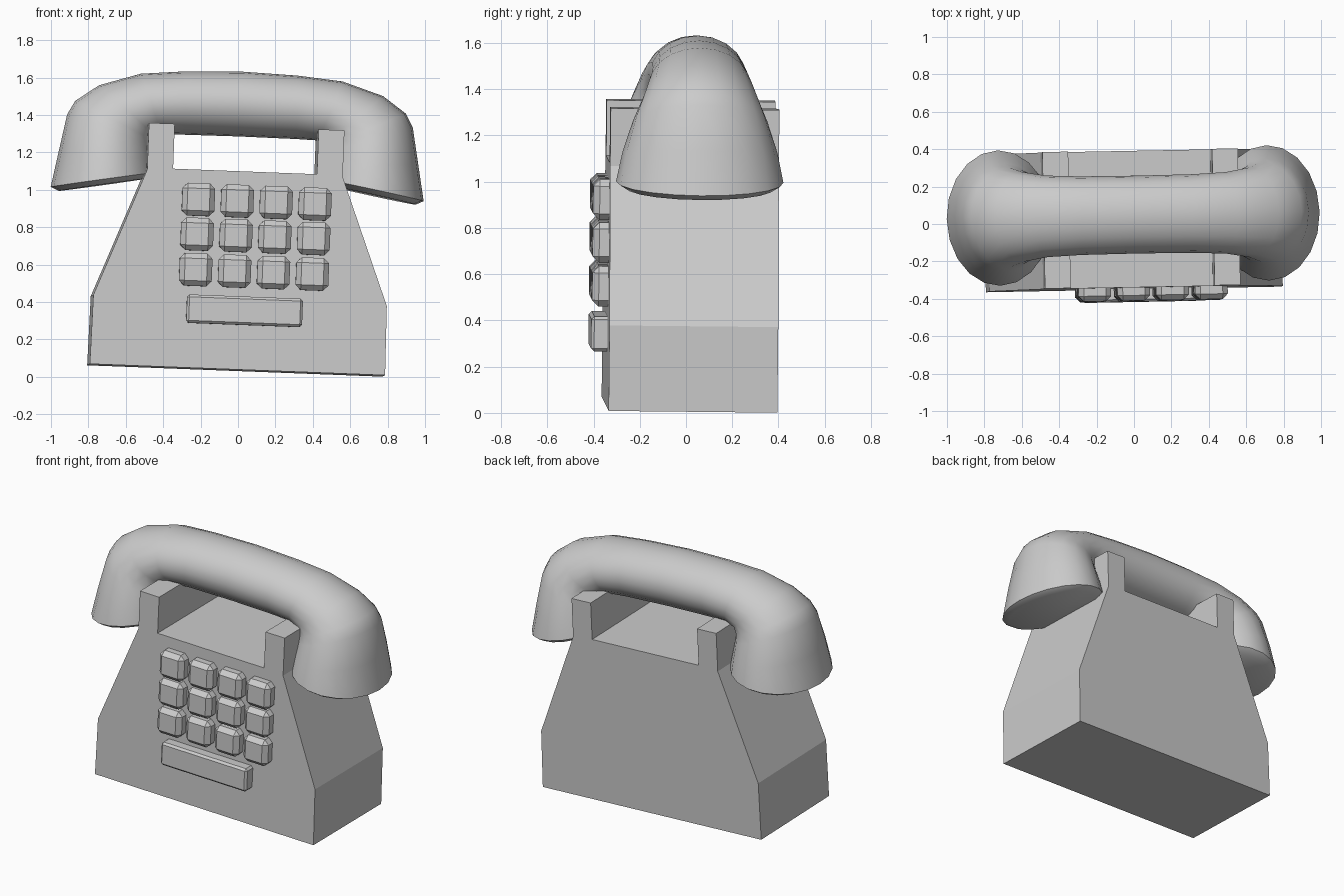
import bpy, bmesh
from math import cos, sin, pi, radians
from mathutils import Matrix

if "Cube" in bpy.data.objects:
    bpy.data.objects.remove(bpy.data.objects["Cube"])

# The whole telephone leans very slightly
LEAN = (Matrix.Translation((-0.01, 0.015, 0.035)) @ Matrix.Rotation(radians(1.1), 4, 'Z')
        @ Matrix.Rotation(radians(2.2), 4, 'Y') @ Matrix.Rotation(radians(-0.6), 4, 'X'))
HALF_DEPTH = 0.365


def add_object(name, bm):
    bmesh.ops.recalc_face_normals(bm, faces=bm.faces[:])
    mesh = bpy.data.meshes.new(name)
    bm.to_mesh(mesh)
    bm.free()
    obj = bpy.data.objects.new(name, mesh)
    obj.matrix_world = LEAN
    bpy.context.collection.objects.link(obj)
    return obj


def bevelled_box(name, centre, size, bevel):
    bm = bmesh.new()
    bmesh.ops.create_cube(bm, size=1, matrix=Matrix.Translation(centre)
                          @ Matrix.Diagonal((*size, 1)))
    bmesh.ops.bevel(bm, geom=bm.edges[:], offset=bevel, segments=1,
                    profile=0.5, affect='EDGES')
    return add_object(name, bm)


# Body with cradle prongs: mirrored front profile, extruded through the depth
half = [(0.79, 0), (0.785, 0.37), (0.523, 1.05), (0.523, 1.30), (0.385, 1.30), (0.385, 1.06)]
profile = half + [(-x, z) for x, z in reversed(half)]
bm = bmesh.new()
front = bm.faces.new([bm.verts.new((x, -HALF_DEPTH, z)) for x, z in profile])
ext = bmesh.ops.extrude_face_region(bm, geom=[front], use_keep_orig=True)
bmesh.ops.translate(bm, vec=(0, 2 * HALF_DEPTH, 0),
                    verts=[v for v in ext['geom'] if isinstance(v, bmesh.types.BMVert)])
add_object("body", bm)

# Keypad buttons and the long bar below
for row, z in enumerate((0.90, 0.715, 0.525)):
    for col in range(4):
        bevelled_box(f"button_{row}_{col}", (0.068 + (col - 1.5) * 0.208, -0.37, z),
                     (0.175, 0.13, 0.175), 0.028)
bevelled_box("lower_bar", (0.025, -0.37, 0.315), (0.62, 0.13, 0.152), 0.013)

# Handset: elliptical rings (outer x, outer z, inner x, inner z, y radius) lofted from the middle
rings = [
    (0.00, 1.597, 0.00, 1.250, 0.208),
    (0.30, 1.587, 0.30, 1.248, 0.210),
    (0.54, 1.565, 0.42, 1.245, 0.218),
    (0.76, 1.495, 0.455, 1.235, 0.240),
    (0.885, 1.406, 0.465, 1.210, 0.267),
    (0.925, 1.332, 0.465, 1.180, 0.290),
    (0.962, 1.135, 0.455, 1.105, 0.335),
    (0.998, 0.942, 0.440, 1.040, 0.362),
    (0.955, 0.922, 0.490, 1.005, 0.320),
]
rings = [(-a, b, -c, d, r) for a, b, c, d, r in reversed(rings[1:])] + rings
SIDES = 20
bm = bmesh.new()
loops = []
for ox, oz, ix, iz, r in rings:
    loop = []
    for k in range(SIDES):
        t = 2 * pi * k / SIDES
        w = (1 + cos(t)) / 2
        loop.append(bm.verts.new((ix + (ox - ix) * w - 0.03, 0.02 + r * sin(t),
                                  iz + (oz - iz) * w)))
    loops.append(loop)
for a, b in zip(loops, loops[1:]):
    for k in range(SIDES):
        n = (k + 1) % SIDES
        bm.faces.new((a[k], a[n], b[n], b[k]))
bm.faces.new(loops[0])
bm.faces.new(loops[-1])
handset = add_object("handset", bm)
bpy.context.view_layer.objects.active = handset
handset.select_set(True)
bpy.ops.object.shade_smooth_by_angle(angle=radians(50))
